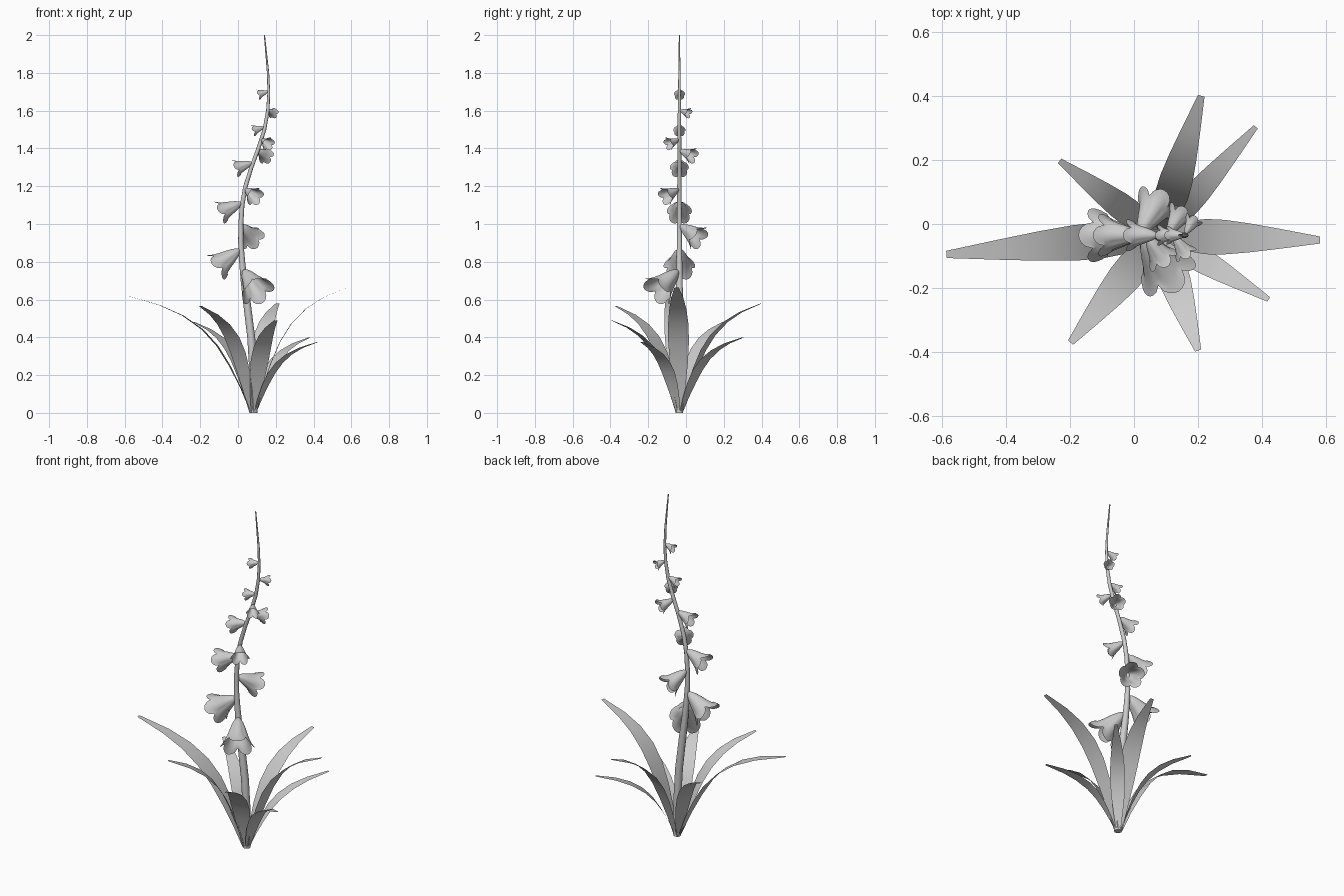
import bpy
from math import sin, cos, radians, pi
from mathutils import Vector

if "Cube" in bpy.data.objects:
    bpy.data.objects.remove(bpy.data.objects["Cube"])

BASE = Vector((0.08, -0.035, 0.0))


def make_object(name, verts, faces):
    mesh = bpy.data.meshes.new(name)
    mesh.from_pydata([tuple(v) for v in verts], [], faces)
    mesh.update()
    obj = bpy.data.objects.new(name, mesh)
    bpy.context.collection.objects.link(obj)
    bpy.ops.object.select_all(action='DESELECT')
    bpy.context.view_layer.objects.active = obj
    obj.select_set(True)
    bpy.ops.object.shade_smooth_by_angle(angle=radians(50))
    return obj


def grid_faces(rows, cols, closed):
    faces = []
    for r in range(rows - 1):
        for c in range(cols if closed else cols - 1):
            d = (c + 1) % cols
            faces.append((r * cols + c, r * cols + d, (r + 1) * cols + d, (r + 1) * cols + c))
    return faces


def lerp_table(table, t):
    for a, b in zip(table, table[1:]):
        if t <= b[0]:
            f = (t - a[0]) / (b[0] - a[0])
            return [p + (q - p) * f for p, q in zip(a[1:], b[1:])]
    return list(table[-1][1:])


# Stem: height, x position, radius
STEM = [(0, 0.082, 0.021), (0.2, 0.082, 0.021), (0.4, 0.07, 0.021), (0.6, 0.045, 0.02),
        (0.7, 0.032, 0.018), (0.8, 0.022, 0.016), (0.9, 0.015, 0.014), (1.0, 0.015, 0.013),
        (1.1, 0.022, 0.012), (1.2, 0.04, 0.012), (1.3, 0.071, 0.011), (1.4, 0.108, 0.011),
        (1.5, 0.14, 0.01), (1.6, 0.158, 0.009), (1.7, 0.163, 0.007), (1.8, 0.159, 0.006),
        (2.0, 0.14, 0.003)]
SIDES = 10
verts = [(x + r * cos(2 * pi * i / SIDES), BASE.y + r * sin(2 * pi * i / SIDES), z)
         for z, x, r in STEM for i in range(SIDES)]
faces = grid_faces(len(STEM), SIDES, True)
faces += [tuple(reversed(range(SIDES))), tuple(range(len(verts) - SIDES, len(verts)))]
make_object("stem", verts, faces)

# Leaves: arching strap blades; profile holds reach, height and width fractions
BLADE = [(0, 0, 0.3), (0.08, 0.21, 0.62), (0.17, 0.40, 0.87), (0.27, 0.57, 1.0), (0.39, 0.71, 0.98),
         (0.55, 0.83, 0.82), (0.74, 0.92, 0.57), (1, 1, 0.2)]


def leaf(name, tip, width):
    tip = Vector(tip)
    out = Vector((tip.x - BASE.x, tip.y - BASE.y, 0)).normalized()
    side = Vector((-out.y, out.x, 0))
    start = BASE + out * 0.012
    verts = []
    for h, v, w in BLADE:
        p = start.lerp(Vector((tip.x, tip.y, 0)), h)
        p.z = tip.z * v
        verts += [p + side * (k * w * width / 2) for k in (-1, 0, 1)]
    make_object(name, verts, grid_faces(len(BLADE), 3, False))


LEAVES = [((0.21, 0.40, 0.58), 0.105), ((0.38, 0.303, 0.40), 0.08), ((-0.232, 0.197, 0.48), 0.085),
          ((-0.585, -0.095, 0.62), 0.113), ((-0.198, -0.37, 0.565), 0.105),
          ((0.2, -0.395, 0.49), 0.1), ((0.42, -0.235, 0.375), 0.08), ((0.58, -0.05, 0.665), 0.11)]
for i, (tip, width) in enumerate(LEAVES):
    leaf(f"leaf_{i + 1}", tip, width)

# Bell flowers: five lobed petals flaring from a narrow throat (length, radius)
BELL = [(0, 0.03), (0.06, 0.09), (0.2, 0.17), (0.4, 0.245), (0.6, 0.31), (0.78, 0.385),
        (0.9, 0.45), (1.0, 0.52)]
AROUND = 40


def flower(name, z, azimuth, tilt, length):
    a, t = radians(azimuth), radians(tilt)
    axis = Vector((cos(a) * cos(t), sin(a) * cos(t), -sin(t)))
    side = Vector((-sin(a), cos(a), 0))
    up = axis.cross(side)
    x, r = lerp_table(STEM, z)
    apex = Vector((x, BASE.y, z)) + Vector((cos(a), sin(a), 0)) * r * 0.5
    verts = []
    for d, rad in BELL:
        for i in range(AROUND):
            th = 2 * pi * i / AROUND
            lobe = abs(cos(2.5 * th)) ** 0.7          # 1 mid-petal, 0 at the notch
            dd = d - 0.2 * d ** 4 * (1 - lobe)
            rr = rad * (1 - 0.2 * d * (1 - lobe))
            verts.append(apex + (axis * dd + (up * cos(th) + side * sin(th)) * rr) * length)
    faces = grid_faces(len(BELL), AROUND, True)
    faces.append(tuple(reversed(range(AROUND))))
    make_object(name, verts, faces)


# Height on stem, compass angle, droop, length
FLOWERS = [(0.755, 303, 40, 0.182), (0.865, 180, 37, 0.165), (0.993, 60, 32, 0.138),
           (1.112, 180, 25, 0.13), (1.185, 305, 25, 0.1), (1.325, 180, 20, 0.098),
           (1.388, 58, 20, 0.088), (1.447, 303, 20, 0.072), (1.513, 180, 18, 0.064),
           (1.603, 60, 18, 0.058), (1.702, 180, 18, 0.058)]
for i, spec in enumerate(FLOWERS):
    flower(f"flower_{i + 1}", *spec)
